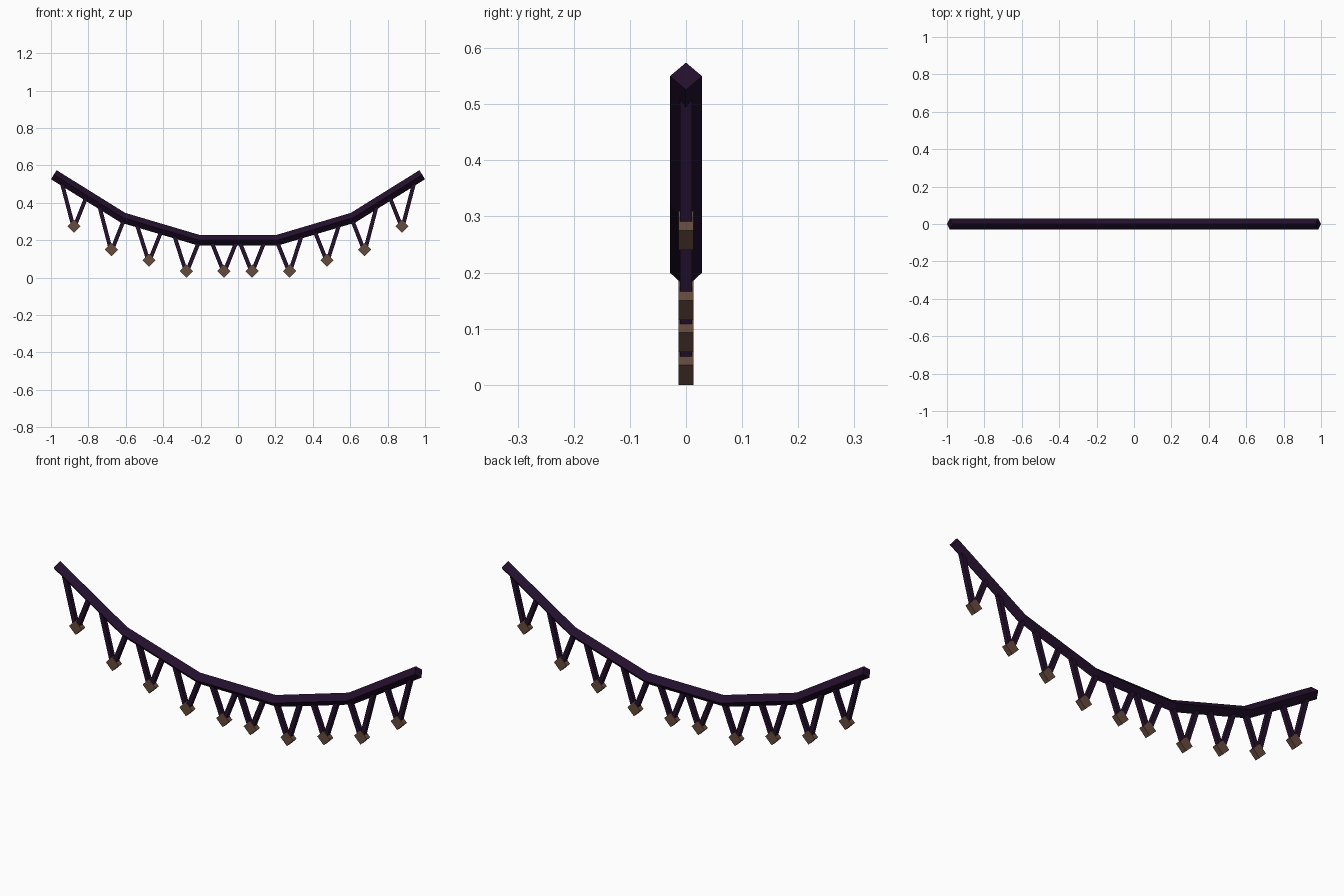
import bpy, bmesh, math
from mathutils import Vector

if "Cube" in bpy.data.objects:
    bpy.data.objects.remove(bpy.data.objects["Cube"])


def material(name, rgb):
    m = bpy.data.materials.new(name)
    m.diffuse_color = (*rgb, 1)
    m.use_nodes = True
    m.node_tree.nodes["Principled BSDF"].inputs["Base Color"].default_value = m.diffuse_color
    return m


PURPLE = material("dark purple cord", (0.017, 0.005, 0.026))
BROWN = material("brown wood", (0.13, 0.07, 0.045))


def loft(name, rings, mat):
    """Closed solid through a list of four-point rings."""
    bm = bmesh.new()
    loops = [[bm.verts.new(p) for p in ring] for ring in rings]
    for a, b in zip(loops, loops[1:]):
        for i in range(4):
            j = (i + 1) % 4
            bm.faces.new((a[i], a[j], b[j], b[i]))
    bm.faces.new(loops[0])
    bm.faces.new(loops[-1])
    bmesh.ops.recalc_face_normals(bm, faces=bm.faces)
    mesh = bpy.data.meshes.new(name)
    bm.to_mesh(mesh)
    bm.free()
    mesh.materials.append(mat)
    obj = bpy.data.objects.new(name, mesh)
    bpy.context.collection.objects.link(obj)


# Sagging cord: square section standing on its edge
half = [(0.21, 0.2), (0.615, 0.32), (0.985, 0.55)]
path = [Vector((-x, 0, z)) for x, z in reversed(half)] + [Vector((x, 0, z)) for x, z in half]
R = 0.0285
rings = []
for i, p in enumerate(path):
    d_in = (p - path[max(i - 1, 0)]).normalized()
    d_out = (path[min(i + 1, len(path) - 1)] - p).normalized()
    d = (d_in + d_out).normalized()
    n = Vector((-d.z, 0, d.x)) * R
    y = Vector((0, R, 0))
    rings.append([p + n, p + y, p - n, p - y])
loft("hanging_cord", rings, PURPLE)


def cord_z(x):
    for a, b in zip(path, path[1:]):
        if a.x <= x <= b.x:
            return a.z + (b.z - a.z) * (x - a.x) / (b.x - a.x)


def strut(name, a, b, w):
    """Square rod between two points in the xz plane."""
    d = (b - a).normalized()
    n = Vector((-d.z, 0, d.x)) * w
    y = Vector((0, w, 0))
    loft(name, [[p + n + y, p - n + y, p - n - y, p + n - y] for p in (a, b)], PURPLE)


# Ten pendants: two strings in a V and a diamond bead
bead_heights = [0.035, 0.035, 0.093, 0.15, 0.275]
D = 0.035
for k, z in enumerate(bead_heights):
    for side in (-1, 1):
        x = side * (0.075 + 0.2005 * k)
        for s in (-1, 1):
            tx = x + 0.07 * s
            strut("pendant_string", Vector((tx, 0, cord_z(tx))),
                  Vector((x + 0.004 * s, 0, z)), 0.0105)
        loft("diamond_bead",
             [[(x, y, z + D), (x + D, y, z), (x, y, z - D), (x - D, y, z)]
              for y in (-0.013, 0.013)], BROWN)
